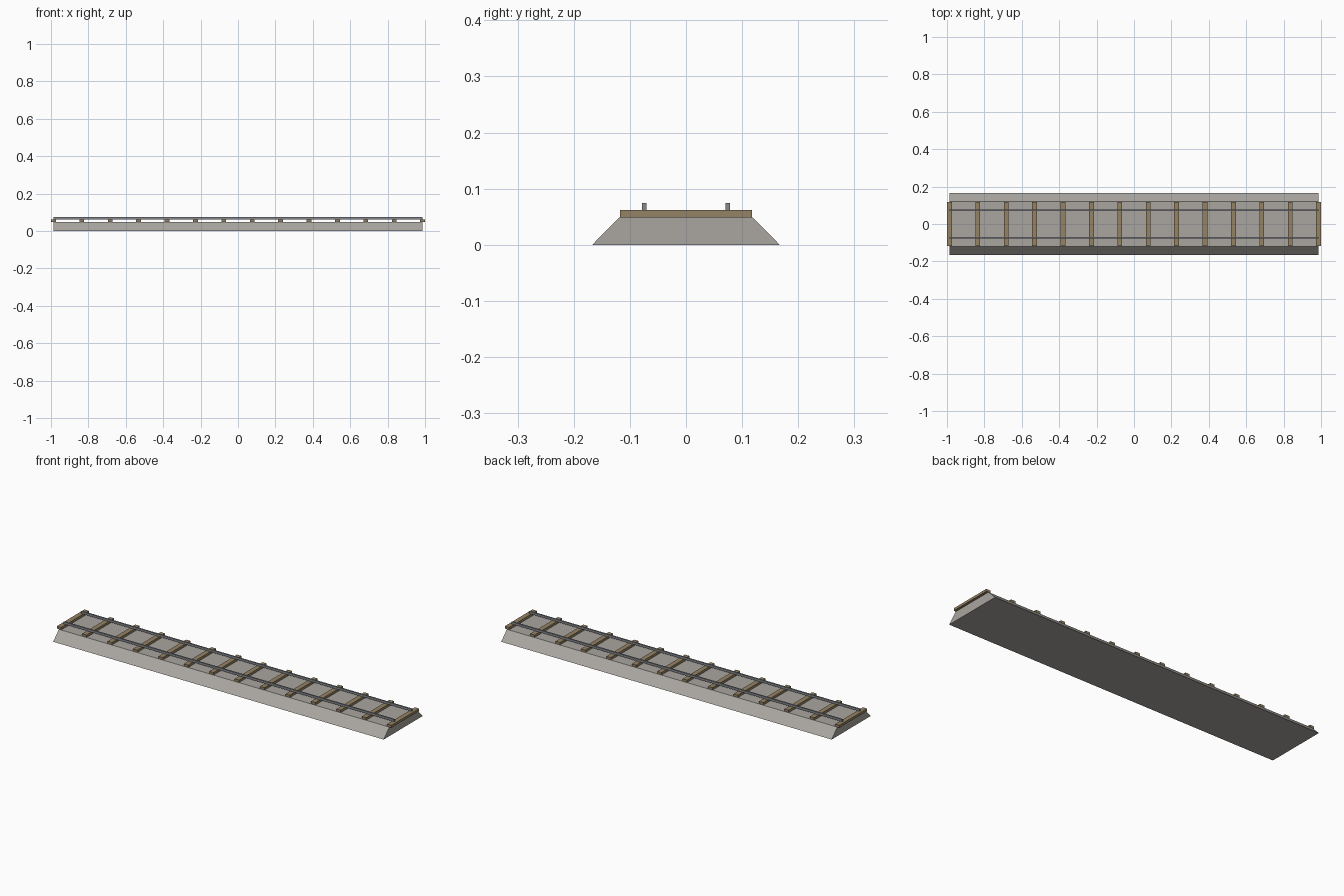
import bpy, bmesh

if "Cube" in bpy.data.objects:
    bpy.data.objects.remove(bpy.data.objects["Cube"])

HALF = 0.987          # half length of bed and rails
BED_TOP = 0.049
SLEEPER_TOP = 0.062
RAIL_TOP = 0.074
COUNT = 14


def material(name, rgb):
    m = bpy.data.materials.new(name)
    m.diffuse_color = (*rgb, 1)
    m.use_nodes = True
    m.node_tree.nodes["Principled BSDF"].inputs["Base Color"].default_value = m.diffuse_color
    return m


def extrude_x(name, profile, x0, x1, mat):
    """Extrude a closed (y, z) profile along x from x0 to x1."""
    bm = bmesh.new()
    face = bm.faces.new([bm.verts.new((x0, y, z)) for y, z in profile])
    ext = bmesh.ops.extrude_face_region(bm, geom=[face])
    moved = [v for v in ext["geom"] if isinstance(v, bmesh.types.BMVert)]
    bmesh.ops.translate(bm, verts=moved, vec=(x1 - x0, 0, 0))
    bmesh.ops.recalc_face_normals(bm, faces=bm.faces)
    mesh = bpy.data.meshes.new(name)
    bm.to_mesh(mesh)
    bm.free()
    mesh.materials.append(mat)
    obj = bpy.data.objects.new(name, mesh)
    bpy.context.collection.objects.link(obj)
    return obj


def rect(y0, y1, z0, z1):
    return [(y0, z0), (y1, z0), (y1, z1), (y0, z1)]


gravel = material("gravel grey", (0.40, 0.38, 0.35))
wood = material("sleeper brown", (0.30, 0.225, 0.13))
steel = material("rail steel", (0.24, 0.25, 0.27))

# Sloped gravel bed
extrude_x("gravel_bed", [(-0.167, 0), (0.167, 0), (0.119, BED_TOP), (-0.119, BED_TOP)],
          -HALF, HALF, gravel)

# Evenly spaced sleepers; the end ones overhang the bed
for i in range(COUNT):
    x = -HALF + 2 * HALF * i / (COUNT - 1)
    extrude_x(f"sleeper_{i + 1}", rect(-0.118, 0.118, BED_TOP, SLEEPER_TOP),
              x - 0.013, x + 0.013, wood)

# Pair of rails
for side, y in (("front", -0.074), ("back", 0.074)):
    extrude_x(f"{side}_rail", rect(y - 0.004, y + 0.004, SLEEPER_TOP, RAIL_TOP),
              -HALF, HALF, steel)
